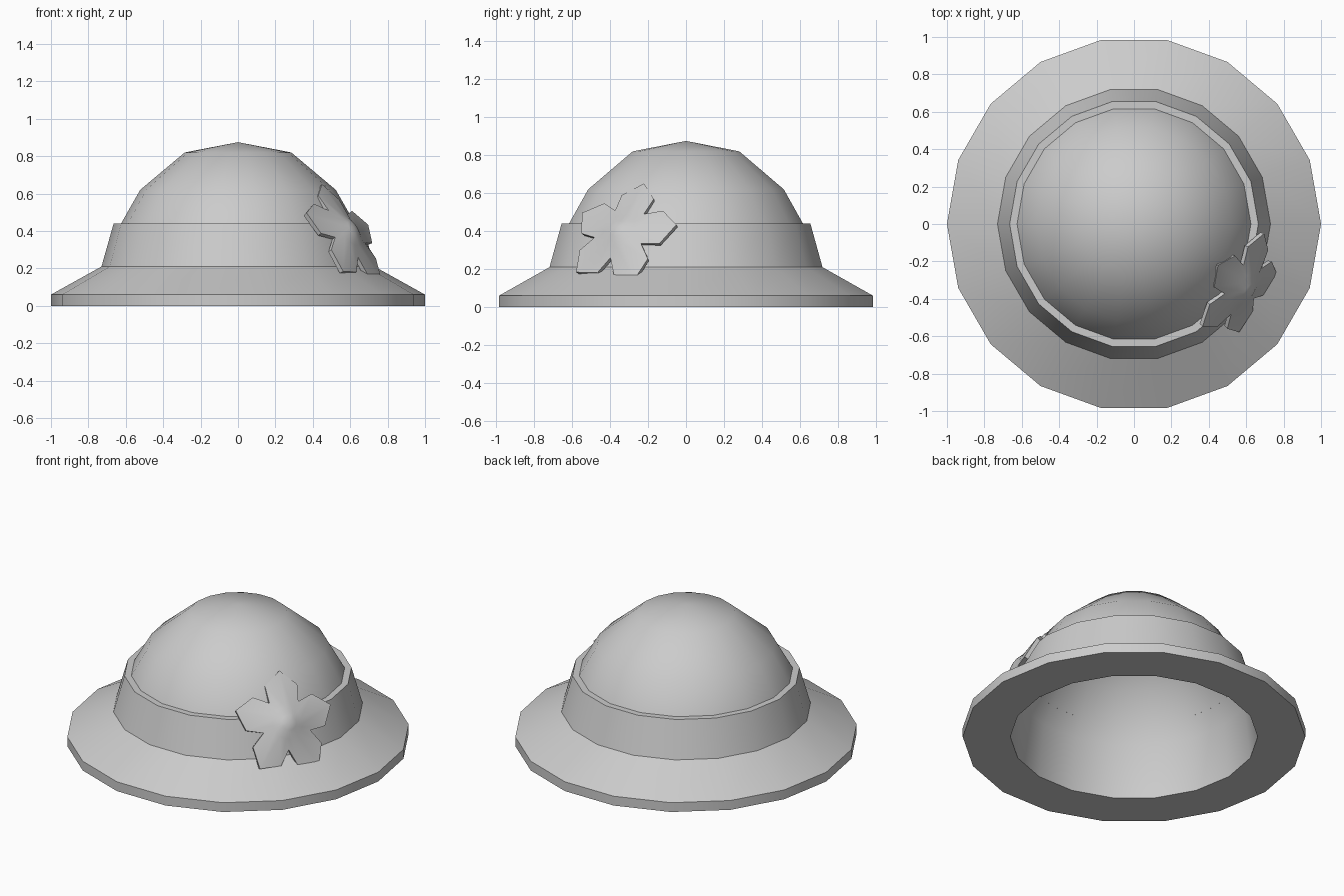
import bpy, bmesh, math
from mathutils import Vector, Matrix

if "Cube" in bpy.data.objects:
    bpy.data.objects.remove(bpy.data.objects["Cube"])

SIDES = 18


def finish(name, bm, angle=35):
    me = bpy.data.meshes.new(name)
    bm.to_mesh(me)
    bm.free()
    ob = bpy.data.objects.new(name, me)
    bpy.context.collection.objects.link(ob)
    bpy.ops.object.select_all(action='DESELECT')
    ob.select_set(True)
    bpy.context.view_layer.objects.active = ob
    bpy.ops.object.shade_smooth_by_angle(angle=math.radians(angle))
    return ob


def lathe(name, profile):
    """Spin (radius, height) points around z; radius 0 makes a pole."""
    bm = bmesh.new()
    rings = []
    for r, z in profile:
        if r == 0:
            rings.append([bm.verts.new((0, 0, z))] * SIDES)
        else:
            rings.append([bm.verts.new((r * math.cos(a), r * math.sin(a), z))
                          for a in (math.tau * i / SIDES for i in range(SIDES))])
    for lo, hi in zip(rings, rings[1:]):
        for i in range(SIDES):
            j = (i + 1) % SIDES
            bm.faces.new(dict.fromkeys((lo[i], lo[j], hi[j], hi[i])))
    return finish(name, bm)


# Crown: open dome
lathe("crown", [(0.722, 0), (0.685, 0.335), (0.523, 0.62), (0.285, 0.82), (0, 0.875)])

# Brim: flat underside, short rim, sloping top
lathe("brim", [(0.722, 0), (1, 0), (1, 0.06), (0.73, 0.21)])

# Band around the crown
lathe("band", [(0.73, 0.21), (0.665, 0.44), (0.625, 0.44)])

# Flower: five pointed petals around a raised centre
bm = bmesh.new()
outline = [(-36, 0.155, 0.02), (-24, 0.25, 0.004), (0, 0.315, 0.0), (24, 0.25, 0.004)]
pts = [(math.radians(72 * k + a), r, h) for k in range(5) for a, r, h in outline]
rings = [[bm.verts.new((r * math.cos(a), r * math.sin(a), h)) for a, _, _ in pts]
         for r, h in ((0.045, 0.066), (0.095, 0.042))]
rings.append([bm.verts.new((r * math.cos(a), r * math.sin(a), h)) for a, r, h in pts])
centre = bm.verts.new((0, 0, 0.074))
n = len(pts)
for i in range(n):
    j = (i + 1) % n
    bm.faces.new((centre, rings[0][i], rings[0][j]))
    for a, b in zip(rings, rings[1:]):
        bm.faces.new((a[i], b[i], b[j], a[j]))

# Place the flower on the front right of the band, facing out and up
normal = Vector((0.745, -0.43, 0.51)).normalized()
side = Vector((0.5, 0.866, 0)).normalized()
up = normal.cross(side)
t = math.radians(7)
first = up * math.cos(t) + side * math.sin(t)
m = Matrix((first, normal.cross(first), normal)).transposed().to_4x4()
m.translation = (0.568, -0.334, 0.382)
bm.transform(m)
flower = finish("flower", bm)
mod = flower.modifiers.new("thickness", 'SOLIDIFY')
mod.thickness = 0.025
mod.offset = -1
bpy.ops.object.modifier_apply(modifier=mod.name)
bpy.ops.object.shade_smooth_by_angle(angle=math.radians(35))
